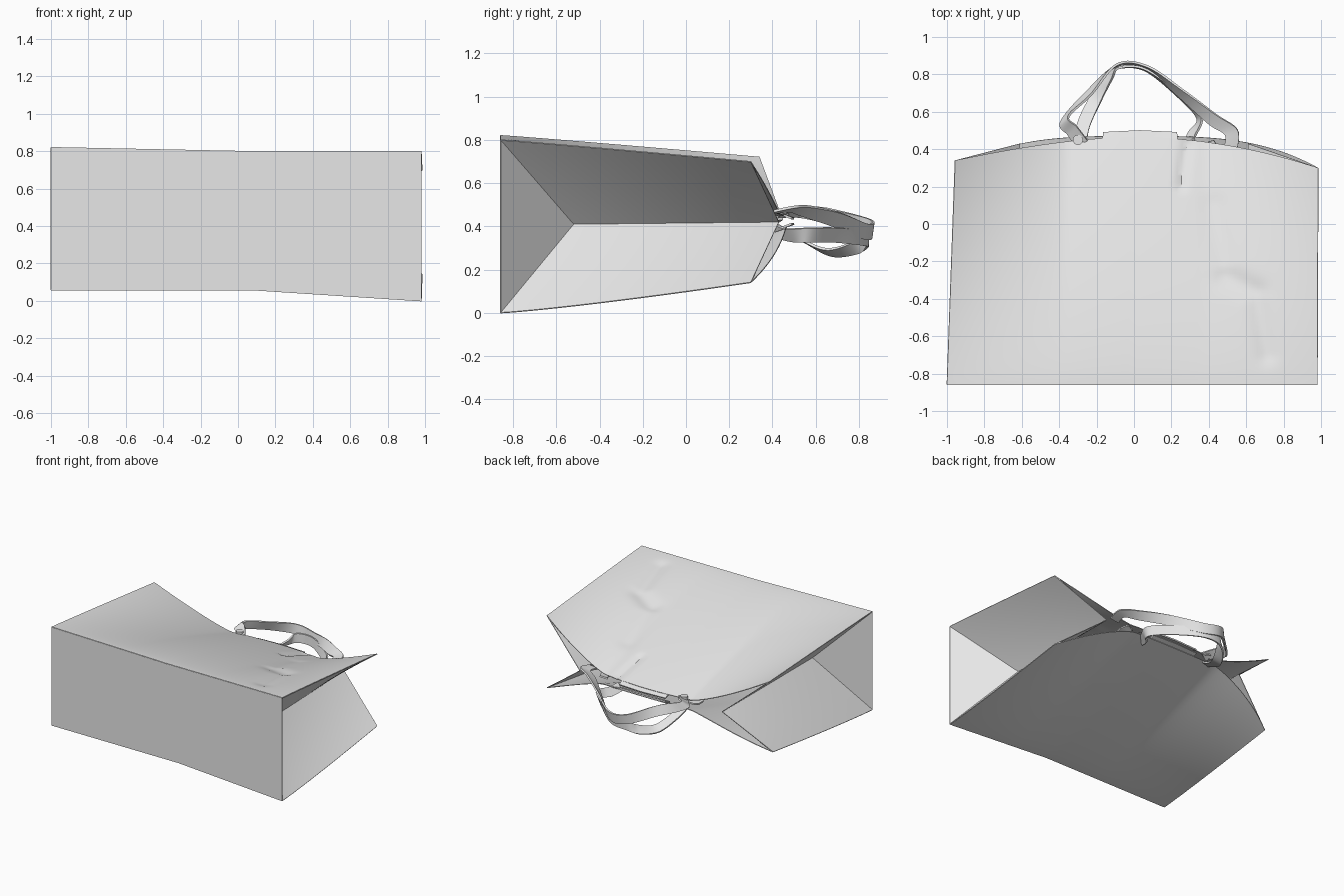
import bpy, bmesh, math
from mathutils import Vector

cube = bpy.data.objects.get("Cube")
if cube:
    bpy.data.objects.remove(cube)

paper = bpy.data.materials.new("light_grey_paper")
paper.use_nodes = True
paper.diffuse_color = (0.8, 0.8, 0.8, 1)
paper.node_tree.nodes["Principled BSDF"].inputs["Base Color"].default_value = (0.8, 0.8, 0.8, 1)


def lerp(a, b, t):
    return a + (b - a) * t


def sheet(name, fn, nu, nv, thick=0.005):
    """Thin sheet from fn(u, v) with u and v in 0..1, with crisp rims."""
    bm = bmesh.new()
    rows = [[bm.verts.new(fn(i / nu, j / nv)) for i in range(nu + 1)] for j in range(nv + 1)]
    for j in range(nv):
        for i in range(nu):
            bm.faces.new((rows[j][i], rows[j][i + 1], rows[j + 1][i + 1], rows[j + 1][i]))
    bmesh.ops.remove_doubles(bm, verts=bm.verts, dist=1e-5)
    me = bpy.data.meshes.new(name)
    bm.to_mesh(me)
    bm.free()
    me.materials.append(paper)
    ob = bpy.data.objects.new(name, me)
    bpy.context.collection.objects.link(ob)
    bpy.ops.object.select_all(action='DESELECT')
    ob.select_set(True)
    bpy.context.view_layer.objects.active = ob
    mod = ob.modifiers.new("thickness", "SOLIDIFY")
    mod.thickness = thick
    mod.offset = 0
    bpy.ops.object.modifier_apply(modifier=mod.name)
    bpy.ops.object.shade_smooth_by_angle(angle=math.radians(35))
    return ob


def seg_dist(x, y, a, b):
    p, a, b = Vector((x, y)), Vector(a), Vector(b)
    d = b - a
    t = max(0, min(1, (p - a).dot(d) / d.length_squared))
    return (p - a - d * t).length


# Creases pressed into the upper panel: start, end, depth, width
CREASES = [((0.43, 0.1), (0.49, -0.28), 0.010, 0.06),
           ((0.49, -0.28), (0.65, -0.36), 0.018, 0.06),
           ((0.65, -0.36), (0.71, -0.70), 0.014, 0.05),
           ((0.28, 0.42), (0.25, 0.2), 0.015, 0.025)]


def panel_point(u, t, top):
    """Large panel: u is -1..1 across, t is 0 at the base and 1 at the mouth."""
    a, s = abs(u), (u + 1) / 2
    x = lerp(lerp(-1.0, -0.957, t), lerp(0.98, 0.985, t), s)
    drape = max(0, (a - 0.38) / 0.62) ** 1.25
    if top:
        z0 = lerp(0.82, 0.80, min(1, s * 2))
        z1 = lerp(0.455, lerp(0.72, 0.70, s), drape)
        ym = 0.465 - lerp(0.125, 0.165, s) * a ** 1.8
    else:
        z0 = 0.058 - 0.058 * max(0, (u - 0.1) / 0.9)
        z1 = lerp(0.39, lerp(0.16, 0.14, s), drape)
        ym = 0.47 - 0.17 * a ** 3.2
    y = lerp(-0.858, ym, t)
    z = lerp(z0, z1, t ** lerp(1.28, 1.05 if top else 1.2, a ** 2))
    if top:
        z -= max(depth * math.exp(-(seg_dist(x, y, p, q) / width) ** 2)
                 for p, q, depth, width in CREASES)
    return Vector((x, y, z))


# Large panels and the flat base
sheet("upper_panel", lambda u, v: panel_point(2 * u - 1, v, True), 80, 60)
sheet("lower_panel", lambda u, v: panel_point(2 * u - 1, v, False), 60, 40)
sheet("bag_base", lambda u, v: panel_point(2 * u - 1, 0, False).lerp(
    panel_point(2 * u - 1, 0, True), v), 40, 4)

# Folded side gussets: two leaves meeting at a deep inward crease, plus a base triangle
for side, label, apex, inner in (
        (1, "left", Vector((0.63, -0.52, 0.41)), Vector((0.61, 0.43, 0.42))),
        (-1, "right", Vector((-0.65, -0.62, 0.46)), Vector((-0.61, 0.43, 0.43)))):

    def leaf(u, v, top):
        return panel_point(side, v, top).lerp(apex.lerp(inner, v), u)

    sheet(label + "_gusset_upper", lambda u, v: leaf(u, v, True), 12, 24)
    sheet(label + "_gusset_lower", lambda u, v: leaf(u, v, False), 12, 24)
    lo, hi = panel_point(side, 0, False), panel_point(side, 0, True)
    sheet(label + "_gusset_triangle", lambda u, v: lo.lerp(hi, u).lerp(apex, v), 4, 4)


def ribbon(name, pts, width):
    """Flat strap through points; each is (position, width direction)."""
    P = [Vector(p) for p, w in pts]
    W = [Vector(w).normalized() for p, w in pts]
    n = len(P) - 1

    def at(L, t):
        i = min(int(t * n), n - 1)
        f = t * n - i
        a, b, c, d = L[max(i - 1, 0)], L[i], L[i + 1], L[min(i + 2, n)]
        return 0.5 * (2 * b + (c - a) * f + (2 * a - 5 * b + 4 * c - d) * f ** 2
                      + (3 * b - a - 3 * c + d) * f ** 3)

    return sheet(name, lambda u, v: at(P, v) + at(W, v).normalized() * (u - 0.5) * width,
                 2, 64, 0.012)


# Upper and lower carrying straps
ribbon("upper_handle", [((-0.28, 0.43, 0.45), (0.8, 0.4, 0.3)),
                        ((-0.33, 0.50, 0.465), (0.5, 0.5, 0.4)),
                        ((-0.37, 0.56, 0.465), (0.5, 0.4, 0.6)),
                        ((-0.24, 0.70, 0.44), (0.3, -0.2, 0.9)),
                        ((-0.09, 0.85, 0.395), (0.0, 0.1, 1)),
                        ((0.07, 0.835, 0.375), (0.1, 0.2, 1)),
                        ((0.25, 0.70, 0.43), (0.3, 0.4, 0.8)),
                        ((0.42, 0.56, 0.47), (0.5, 0.6, 0.5)),
                        ((0.52, 0.49, 0.48), (1, 0.4, 0.3)),
                        ((0.515, 0.40, 0.465), (1, 0, 0.1))], 0.075)
ribbon("lower_handle", [((-0.29, 0.42, 0.40), (1, 0.2, 0.2)),
                        ((-0.27, 0.53, 0.34), (1, -0.3, 0.2)),
                        ((-0.21, 0.66, 0.28), (1, -0.4, 0.5)),
                        ((-0.14, 0.78, 0.30), (0.6, -0.3, 0.8)),
                        ((-0.08, 0.835, 0.335), (0, 0, 1)),
                        ((0.06, 0.825, 0.345), (0, 0.1, 1)),
                        ((0.24, 0.69, 0.36), (0.2, 0.2, 1)),
                        ((0.35, 0.57, 0.36), (0.3, 0.2, 0.9)),
                        ((0.31, 0.48, 0.36), (0.5, -0.2, 0.8)),
                        ((0.28, 0.41, 0.38), (0.5, 0, 0.8))], 0.07)

# Stiffened lips between the handle ends
for name, z, tilt in (("upper_mouth_lip", 0.457, -0.02), ("lower_mouth_lip", 0.392, 0.02)):
    sheet(name, lambda u, v: Vector((lerp(-0.17, 0.235, u) + (0.5 - u) * 0.01 * v,
                                     lerp(0.44, 0.5 - 0.01 * abs(2 * u - 1), v), z + tilt * v)), 8, 3, 0.01)

# Round knot fastening the strap end
bpy.ops.mesh.primitive_cylinder_add(vertices=24, radius=0.027, depth=0.03, location=(-0.3, 0.45, 0.465))
knot = bpy.context.object
knot.name = "strap_knot"
knot.data.materials.append(paper)
bpy.ops.object.shade_smooth_by_angle()

# Short strap tails hanging inside the mouth
for name, x in (("left_strap_tail", 0.42), ("right_strap_tail", -0.36)):
    ribbon(name, [((x, 0.34, 0.42), (1, 0, 0)), ((x, 0.40, 0.425), (1, 0, 0.2)),
                  ((x * 0.95, 0.44, 0.43), (1, 0.3, 0.2))], 0.06)
